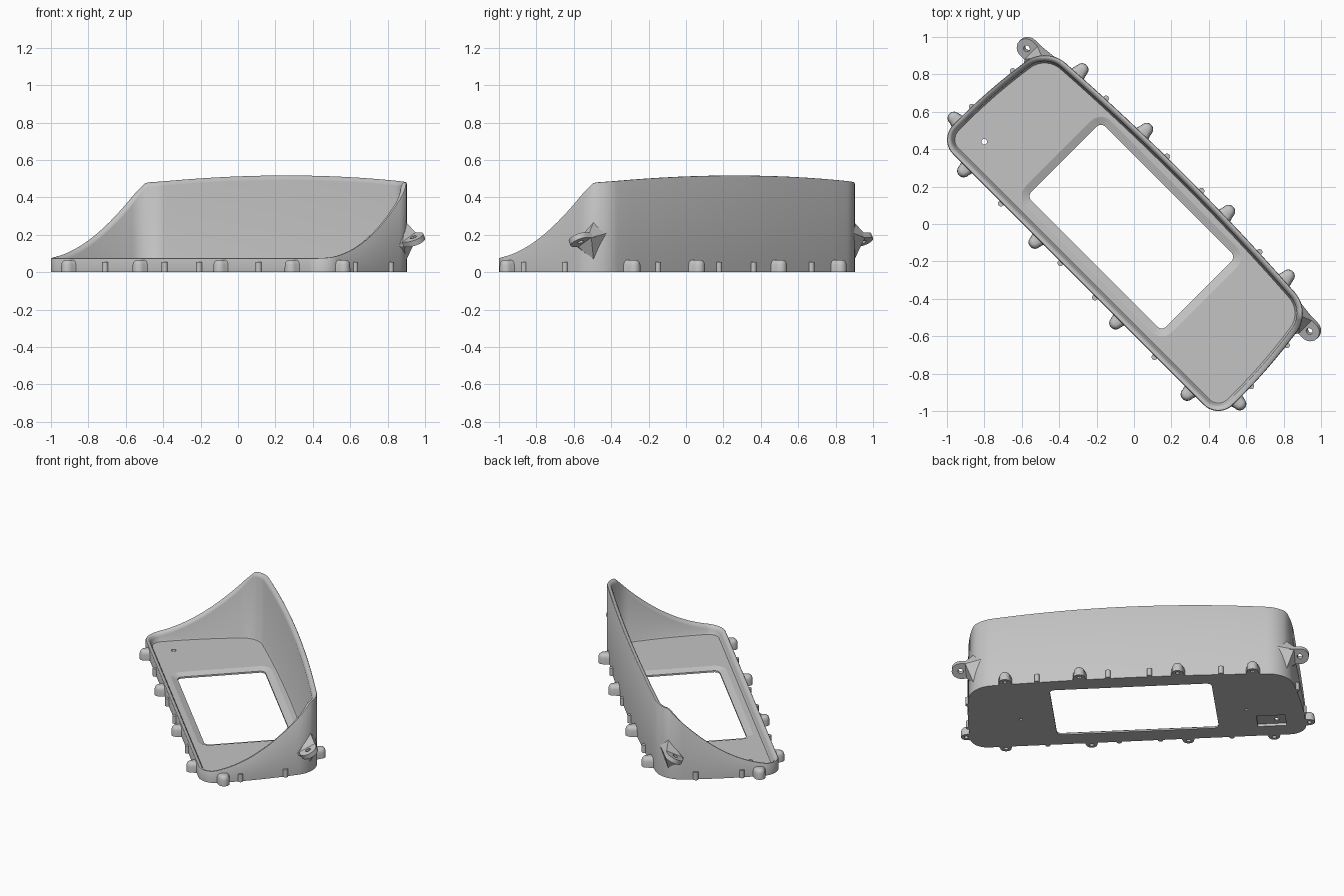
import bpy, bmesh, math
from mathutils import Matrix, Vector

old = bpy.data.objects.get("Cube")
if old:
    bpy.data.objects.remove(old, do_unlink=True)

grey = bpy.data.materials.new("matte grey")
grey.use_nodes = True
grey.diffuse_color = (0.55, 0.55, 0.55, 1)
grey.node_tree.nodes["Principled BSDF"].inputs["Base Color"].default_value = (0.55, 0.55, 0.55, 1)

# Parts are drawn with the long side on x, then turned onto the diagonal
TURN = Matrix.Rotation(-math.pi / 4, 4, 'Z')
LIP, FLOOR, FRONT = 0.075, 0.026, -0.42
BACK_BOW, END_BOW = 0.028, 0.01


def finish(name, bm):
    bmesh.ops.recalc_face_normals(bm, faces=bm.faces)
    bm.transform(TURN)
    mesh = bpy.data.meshes.new(name)
    bm.to_mesh(mesh)
    bm.free()
    mesh.materials.append(grey)
    ob = bpy.data.objects.new(name, mesh)
    bpy.context.collection.objects.link(ob)
    return ob


def smooth(ob):
    bpy.ops.object.select_all(action='DESELECT')
    ob.select_set(True)
    bpy.context.view_layer.objects.active = ob
    bpy.ops.object.shade_smooth_by_angle(angle=math.radians(42))


def loft(name, rings, closed=False):
    """Skin equal-length rings; cap the ends or join last to first."""
    bm = bmesh.new()
    loops = [[bm.verts.new(p) for p in ring] for ring in rings]
    pairs = list(zip(loops, loops[1:]))
    if closed:
        pairs.append((loops[-1], loops[0]))
    else:
        bm.faces.new(loops[0])
        bm.faces.new(loops[-1])
    for a, b in pairs:
        for i in range(len(a)):
            j = (i + 1) % len(a)
            bm.faces.new((a[i], a[j], b[j], b[i]))
    return finish(name, bm)


def rounded(front, back, tilt=0.0, lean=0.0, end_bow=0.0, back_bow=0.0, steps=12, side=16):
    """Rounded four-sided outline with bowed sides; each corner is (x, y, radius)."""
    q = math.pi / 2
    corners = [(1, front, -q, tilt), (1, back, tilt, q - lean),
               (-1, back, q + lean, 2 * q - tilt), (-1, front, 2 * q - tilt, 3 * q)]
    bows = [Vector((end_bow, 0, 0)), Vector((0, back_bow, 0)), Vector((-end_bow, 0, 0)), Vector()]
    arcs = []
    for s, (x, y, r), a0, a1 in corners:
        angles = [a0 + (a1 - a0) * i / steps for i in range(steps + 1)]
        arcs.append([Vector((s * x + r * math.cos(a), y + r * math.sin(a), 0)) for a in angles])
    points = []
    for k, arc in enumerate(arcs):
        nxt = arcs[(k + 1) % 4][0]
        points += arc
        for t in (i / side for i in range(1, side)):
            points.append(arc[-1].lerp(nxt, t) + bows[k] * 4 * t * (1 - t))
    return points


def outline(inset):
    return rounded((0.948, -0.31, 0.11 - inset), (0.856, 0.18, 0.17 - inset),
                   0.066, 0.065, END_BOW, BACK_BOW)


def opening(radius):
    return rounded((0.475, -0.265, radius), (0.475, 0.225, radius))


def rim(p):
    t = max(0, (p.y - FRONT) / 0.71)
    return min(LIP + 0.405 * t ** 1.95, 0.517 - 0.037 * (p.x / 0.98) ** 2)


def at(points, z):
    return [(p.x, p.y, z) for p in points]


# Housing: outer wall, rounded rim, inner wall, floor and bevelled opening
heights = [rim(p) for p in outline(0)]


def rim_ring(inset, drop):
    return [(p.x, p.y, h - drop) for p, h in zip(outline(inset), heights)]


RIM = [(0, 0.006), (0.003, 0.001), (0.01, 0), (0.019, 0.004), (0.027, 0.013), (0.032, 0.026)]
housing = loft("housing", [at(outline(0), 0)] + [rim_ring(*step) for step in RIM] + [
    at(outline(0.037), FLOOR + 0.008), at(outline(0.042), FLOOR),
    at(opening(0.077), FLOOR), at(opening(0.035), 0.011), at(opening(0.035), 0)], True)


# Pocket and pin holes in the underside
def cutter(x, y, sx, sy, z0, z1, round_hole=False):
    bm = bmesh.new()
    place = Matrix.Translation((x, y, (z0 + z1) / 2)) @ Matrix.Diagonal((sx, sy, z1 - z0, 1))
    if round_hole:
        bmesh.ops.create_cone(bm, cap_ends=True, segments=20, radius1=0.5, radius2=0.5,
                              depth=1, matrix=place)
    else:
        bmesh.ops.create_cube(bm, size=1, matrix=place)
    tool = finish("cutter", bm)
    tool.hide_render = True
    mod = housing.modifiers.new("cut", 'BOOLEAN')
    mod.operation, mod.solver, mod.object = 'DIFFERENCE', 'EXACT', tool
    bpy.context.view_layer.objects.active = housing
    bpy.ops.object.modifier_apply(modifier=mod.name)
    bpy.data.objects.remove(tool, do_unlink=True)


cutter(-0.845, -0.24, 0.18, 0.13, -0.05, 0.017)
cutter(-0.877, -0.255, 0.03, 0.03, -0.1, 0.1, True)
for x in (-0.7, 0.72):
    cutter(x, -0.09, 0.02, 0.02, -0.05, 0.017, True)
smooth(housing)

# Keep the crest of the opening's bevel crisp
unturn = TURN.inverted()
for edge in housing.data.edges:
    ends = [unturn @ housing.data.vertices[i].co for i in edge.vertices]
    if all(abs(p.z - FLOOR) < 1e-4 and abs(p.x) < 0.56 and abs(p.y + 0.02) < 0.324 for p in ends):
        edge.use_edge_sharp = True


# Half-round outline pointing outward, with a neck that may flare into the wall
def tongue(x, y, radius, neck, heading, z, flare=0.0):
    pts = [(radius * math.cos(a), radius * math.sin(a))
           for a in (math.radians(-90 + 15 * i) for i in range(13))]
    pts += [(-neck, radius + flare), (-neck, 0), (-neck, -radius - flare)]
    c, s = math.cos(heading), math.sin(heading)
    return [(x + c * a - s * b, y + s * a + c * b, z) for a, b in pts]


def circle(x, y, radius, heading, z):
    angles = [-90 + 15 * i for i in range(13)] + [135, 180, 225]
    return [(x + radius * math.cos(heading + math.radians(a)),
             y + radius * math.sin(heading + math.radians(a)), z) for a in angles]


def boss(x, y, heading):
    rings = [circle(x, y, 0.014, heading, 0.03), circle(x, y, 0.014, heading, 0)]
    for radius, z in ((0.035, 0), (0.034, 0.04), (0.03, 0.053), (0.022, 0.062), (0.011, 0.066)):
        rings.append(tongue(x, y, radius, 0.045, heading, z, 0.012))
    smooth(loft("screw_boss", rings))


def rib(x, y, heading):
    smooth(loft("small_rib", [tongue(x, y, 0.016, 0.015, heading, z) for z in (0, 0.053)]))


def back_wall(x):
    return 0.35 + BACK_BOW * (1 - (x / 0.867) ** 2)


BACKWARD, FORWARD = math.pi / 2, -math.pi / 2
for s in (-1, 1):
    outward = 0 if s > 0 else math.pi
    for x in (0.31, 0.78):
        boss(s * x, back_wall(x) + 0.031, BACKWARD)
    for x in (0.305, 0.845):
        boss(s * x, -0.443, FORWARD)
    boss(s * 1.08, -0.28, outward)
    for x in (0.13, 0.58):
        rib(s * x, back_wall(x) + 0.003, BACKWARD)
        rib(s * x, -0.425, FORWARD)
    rib(s * 1.056, -0.17, outward)
    rib(s * 1.036, 0.12, outward)

    # Tilted mounting ear with its hole
    ex, ey, ez = s * 1.068, 0.264, 0.174
    tilt = Matrix.Translation((0, ey, ez)) @ Matrix.Rotation(math.radians(27), 4, 'X')
    half = 0.015
    rings = [tongue(ex, 0, 0.057, 0.07, outward, -half), tongue(ex, 0, 0.057, 0.07, outward, half),
             circle(ex, 0, 0.018, outward, half), circle(ex, 0, 0.018, outward, -half)]
    ear = loft("mounting_ear", [[tilt @ Vector(p) for p in ring] for ring in rings], True)
    smooth(ear)

    # Flared gusset blending the ear into the wall corner
    bm = bmesh.new()
    for x, y, z in ((0.983, 0.285, 0.27), (0.983, 0.285, 0.06),
                    (1.022, 0.19, 0.14), (0.92, 0.333, 0.21)):
        bm.verts.new((s * x, y, z))
    for y in (-0.055, 0.055):
        for z in (-half, half):
            bm.verts.new(tilt @ Vector((s * 1.036, y, z)))
    bmesh.ops.convex_hull(bm, input=bm.verts)
    finish("ear_gusset", bm)
